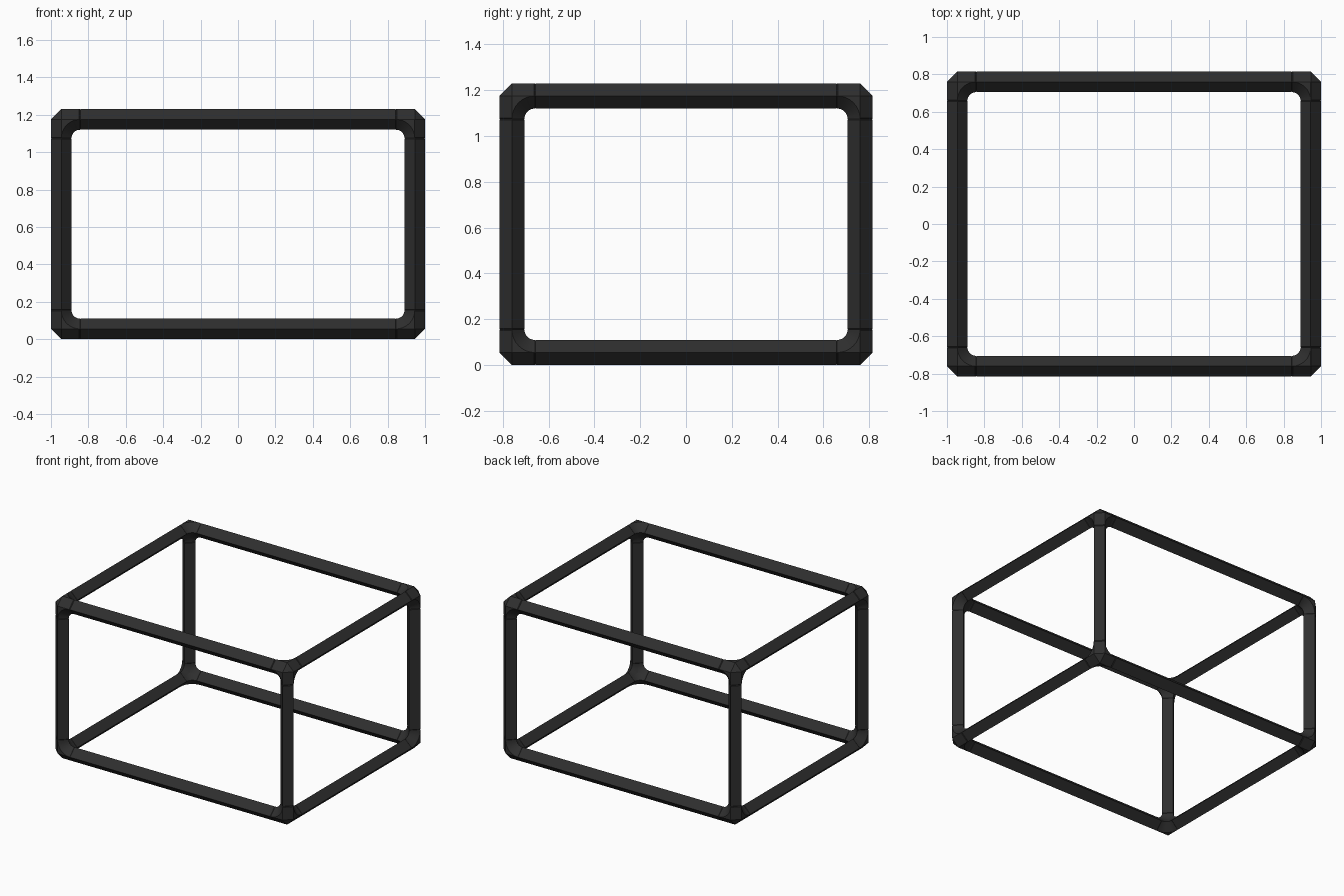
import bpy, bmesh
from math import sin, cos, pi
from mathutils import Vector

cube = bpy.data.objects.get("Cube")
if cube:
    bpy.data.objects.remove(cube, do_unlink=True)

R = 0.055                                # half width of the diamond tube
ARM = 0.1                                # corner reach from its centre
HALF = Vector((0.945, 0.76, 0.56))       # tube axes of the frame
MID = Vector((0, 0, 0.615))
AXES = [Vector((1, 0, 0)), Vector((0, 1, 0)), Vector((0, 0, 1))]

mat = bpy.data.materials.new("matte black")
mat.use_nodes = True
colour = (0.028, 0.028, 0.028, 1)
mat.diffuse_color = colour
bsdf = mat.node_tree.nodes["Principled BSDF"]
bsdf.inputs["Base Color"].default_value = colour
bsdf.inputs["Roughness"].default_value = 0.7


def tube(bm, axis, stations):
    """Diamond tube along an axis through (position, radius) stations."""
    d, u, v = (AXES[(axis + k) % 3] for k in range(3))
    rings = [[bm.verts.new(d * t + o * r) for o in (u, v, -u, -v)]
             for t, r in stations]
    for a, b in zip(rings, rings[1:]):
        for i in range(4):
            j = (i + 1) % 4
            bm.faces.new((a[i], a[j], b[j], b[i]))
    bm.faces.new(rings[0])
    bm.faces.new(rings[-1])


def web(bm, axis, steps=8):
    """Rounded inner elbow between the two arms perpendicular to an axis."""
    n, u, v = (AXES[(axis + k) % 3] for k in range(3))

    def arc(radius, height):
        pts = []
        for i in range(steps + 1):
            a = pi / 2 * i / steps
            pts.append(bm.verts.new(u * (ARM - radius * cos(a))
                                    + v * (ARM - radius * sin(a)) + n * height))
        return pts

    inner = arc(ARM - R, 0)
    for s in (1, -1):
        ridge = arc(ARM, s * R)
        hub = bm.verts.new(n * s * R)
        for i in range(steps):
            quad = [inner[i], inner[i + 1], ridge[i + 1], ridge[i]]
            cap = [hub, ridge[i], ridge[i + 1]]
            if s < 0:
                quad.reverse()
            else:
                cap.reverse()
            f = bm.faces.new(quad)
            g = bm.faces.new(cap)
            f.normal_update()
            g.normal_update()
            # face the elbow away from the hub and the cap away from the middle
            if f.normal.dot(u + v) < 0:
                f.normal_flip()
            if g.normal.dot(n * s) < 0:
                g.normal_flip()


def finish(bm, name):
    mesh = bpy.data.meshes.new(name)
    bm.to_mesh(mesh)
    bm.free()
    mesh.materials.append(mat)
    obj = bpy.data.objects.new(name, mesh)
    bpy.context.collection.objects.link(obj)
    obj.select_set(True)
    bpy.context.view_layer.objects.active = obj


bpy.ops.object.select_all(action="DESELECT")
EDGE = 0.004                             # small chamfer that marks each seam

# Twelve straight bars
for axis in range(3):
    end = HALF[axis] - ARM
    for s in (-1, 1):
        for t in (-1, 1):
            bm = bmesh.new()
            tube(bm, axis, [(-end, R - EDGE), (-end + EDGE, R),
                            (end - EDGE, R), (end, R - EDGE)])
            bmesh.ops.recalc_face_normals(bm, faces=bm.faces)
            place = MID.copy()
            place[(axis + 1) % 3] += s * HALF[(axis + 1) % 3]
            place[(axis + 2) % 3] += t * HALF[(axis + 2) % 3]
            bmesh.ops.translate(bm, verts=bm.verts, vec=place)
            finish(bm, "xyz"[axis] + "_bar")

# Eight three-way corner joints, mirrored from one shape
for sx in (-1, 1):
    for sy in (-1, 1):
        for sz in (-1, 1):
            bm = bmesh.new()
            for axis in range(3):
                tube(bm, axis, [(0, R), (ARM - EDGE, R), (ARM, R - EDGE)])
            hub = [bm.verts.new(a * s * R) for a in AXES for s in (1, -1)]
            bmesh.ops.convex_hull(bm, input=hub)
            bmesh.ops.recalc_face_normals(bm, faces=bm.faces)
            for axis in range(3):
                web(bm, axis)
            bmesh.ops.scale(bm, verts=bm.verts, vec=(-sx, -sy, -sz))
            if sx * sy * sz > 0:
                bmesh.ops.reverse_faces(bm, faces=bm.faces)
            corner = Vector((sx * HALF.x, sy * HALF.y, sz * HALF.z))
            bmesh.ops.translate(bm, verts=bm.verts, vec=MID + corner)
            finish(bm, "corner_joint")

bpy.ops.object.shade_smooth_by_angle(angle=pi / 6)
